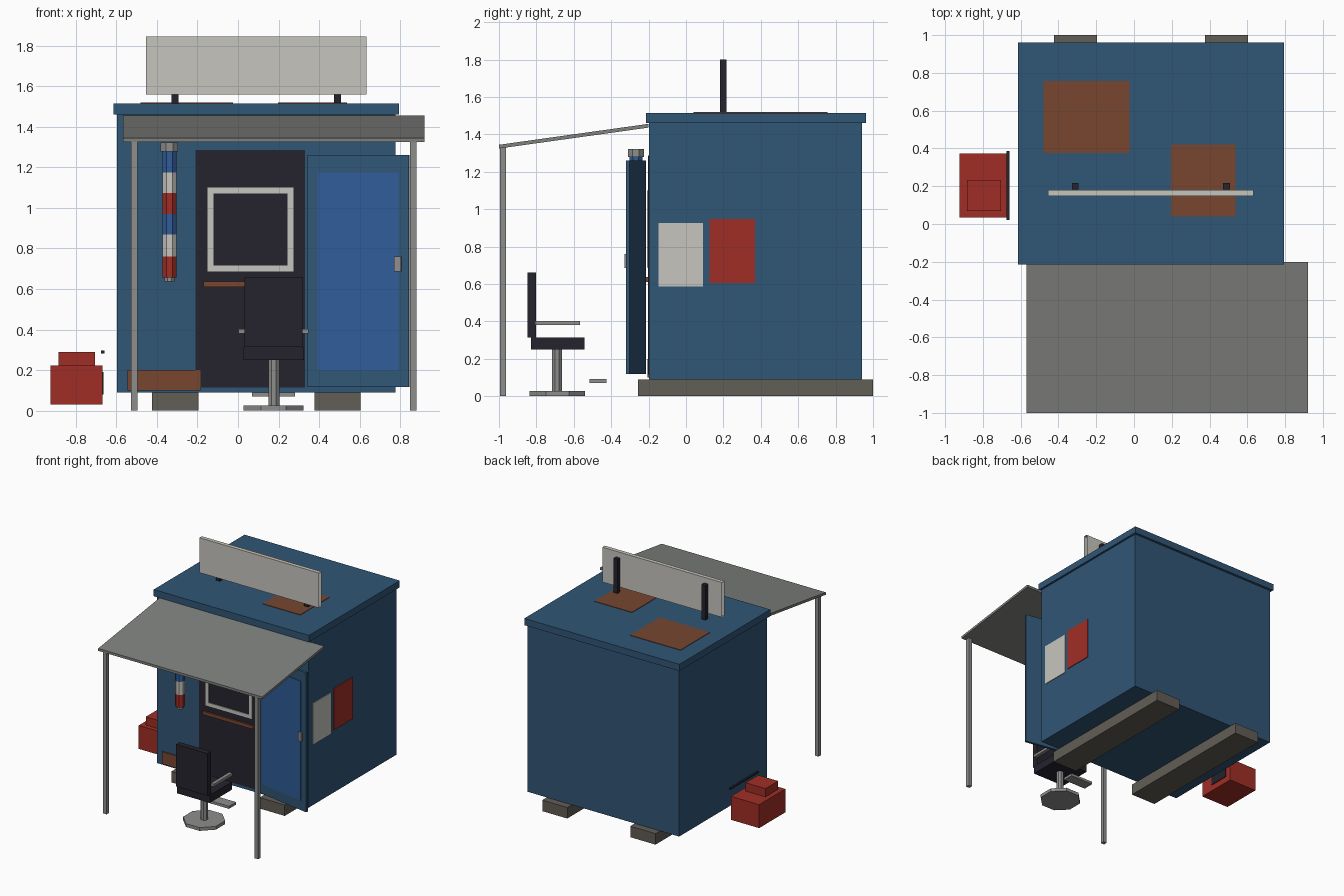
import bpy, bmesh, math
from mathutils import Matrix, Vector

if "Cube" in bpy.data.objects:
    bpy.data.objects.remove(bpy.data.objects["Cube"])


def mat(name, r, g, b):
    m = bpy.data.materials.new(name)
    m.diffuse_color = (r, g, b, 1)
    m.use_nodes = True
    m.node_tree.nodes["Principled BSDF"].inputs["Base Color"].default_value = m.diffuse_color
    return m


WALL = mat("wall blue", 0.030, 0.092, 0.180)
BLUE = mat("bright blue", 0.030, 0.107, 0.310)
DARK = mat("near black", 0.018, 0.017, 0.027)
WHITE = mat("off white", 0.565, 0.558, 0.515)
RED = mat("red", 0.352, 0.027, 0.019)
RUST = mat("rust brown", 0.188, 0.061, 0.030)
WOOD = mat("grey timber", 0.122, 0.109, 0.093)
CANVAS = mat("canopy grey", 0.213, 0.220, 0.207)
METAL = mat("metal grey", 0.270, 0.270, 0.265)


def finish(name, bm, *mats):
    bmesh.ops.recalc_face_normals(bm, faces=bm.faces)
    me = bpy.data.meshes.new(name)
    bm.to_mesh(me)
    bm.free()
    for m in mats:
        me.materials.append(m)
    ob = bpy.data.objects.new(name, me)
    bpy.context.collection.objects.link(ob)
    return ob


def box(name, m, x, y, z, xf=None):
    """Box from (min, max) ranges, with an optional transform."""
    bm = bmesh.new()
    size = [r[1] - r[0] for r in (x, y, z)]
    mid = [(r[1] + r[0]) / 2 for r in (x, y, z)]
    bmesh.ops.create_cube(bm, size=1, matrix=Matrix.Translation(mid) @ Matrix.Diagonal((*size, 1)))
    if xf:
        bm.transform(xf)
    return finish(name, bm, m)


def prism(name, m, x, y, r, z, sides=8):
    """Upright prism with a flat side to the front; r is half its width."""
    bm = bmesh.new()
    rad = r / math.cos(math.pi / sides)
    mx = Matrix.Translation((x, y, (z[0] + z[1]) / 2)) @ Matrix.Rotation(math.pi / sides, 4, 'Z')
    bmesh.ops.create_cone(bm, cap_ends=True, segments=sides, radius1=rad, radius2=rad,
                          depth=z[1] - z[0], matrix=mx)
    return finish(name, bm, m)


# Cabin, roof slab and the two skids
box("cabin", WALL, (-0.597, 0.777), (-0.198, 0.941), (0.09, 1.46))
box("roof", WALL, (-0.614, 0.794), (-0.215, 0.962), (1.46, 1.515))
for i, x in enumerate([(-0.424, -0.195), (0.377, 0.604)]):
    box(f"skid_{i}", WOOD, x, (-0.257, 1.0), (0, 0.09))

# Rust patches
box("roof_patch_back", RUST, (-0.48, -0.024), (0.376, 0.757), (1.513, 1.519))
box("roof_patch_front", RUST, (0.196, 0.537), (0.04, 0.42), (1.513, 1.519))
box("wall_patch", RUST, (-0.545, -0.185), (-0.207, -0.198), (0.10, 0.20))

# Roof sign: sleeve with open ends, on two posts
sign = box("sign", WHITE, (-0.454, 0.633), (0.148, 0.18), (1.558, 1.844))
bm = bmesh.new()
bm.from_mesh(sign.data)
bmesh.ops.delete(bm, geom=[f for f in bm.faces if abs(f.normal.x) > 0.9], context='FACES_ONLY')
bm.to_mesh(sign.data)
bm.free()
for i, x in enumerate((-0.311, 0.490)):
    box(f"sign_post_{i}", DARK, (x - 0.0175, x + 0.0175), (0.182, 0.216), (1.51, 1.80))

# Sloping canopy and posts
bm = bmesh.new()
side = [(-1.0, 1.324), (-0.2, 1.436), (-0.2, 1.456), (-1.0, 1.344)]
face = bm.faces.new([bm.verts.new((-0.568, y, z)) for y, z in side])
ext = bmesh.ops.extrude_face_region(bm, geom=[face])
bmesh.ops.translate(bm, vec=(1.488, 0, 0), verts=[v for v in ext["geom"] if isinstance(v, bmesh.types.BMVert)])
finish("canopy", bm, CANVAS)
for i, x in enumerate((-0.512, 0.863)):
    box(f"canopy_post_{i}", METAL, (x - 0.016, x + 0.016), (-0.995, -0.962), (0, 1.335))

# Dark doorway with framed mirror and shelf
box("doorway", DARK, (-0.21, 0.33), (-0.203, -0.197), (0.115, 1.286))
for n, x, z in [("left", (-0.15, -0.12), (0.687, 1.10)), ("right", (0.244, 0.274), (0.687, 1.10)),
                ("bottom", (-0.12, 0.244), (0.687, 0.716)), ("top", (-0.12, 0.244), (1.07, 1.10))]:
    box(f"mirror_frame_{n}", WHITE, x, (-0.209, -0.200), z)
box("shelf", RUST, (-0.17, 0.29), (-0.217, -0.200), (0.61, 0.637))

# Open door, built along its hinge and swung forward
swing = Matrix.Translation((0.347, -0.214, 0)) @ Matrix.Rotation(math.radians(-10), 4, 'Z')
box("door", WALL, (0, 0.507), (-0.02, 0), (0.118, 1.26), swing)
box("door_panel", BLUE, (0.049, 0.455), (-0.024, -0.019), (0.20, 1.175), swing)
box("door_handle", METAL, (0.434, 0.469), (-0.033, -0.02), (0.686, 0.76), swing)

# Striped pole
bands = [0.657, 0.76, 0.868, 0.97, 1.073, 1.175, 1.279]
for i in range(6):
    prism(f"pole_band_{i}", (RED, WHITE, BLUE)[i % 3], -0.338, -0.268, 0.0345, (bands[i], bands[i + 1]))
prism("pole_cap", METAL, -0.338, -0.268, 0.043, (1.279, 1.322))
prism("pole_foot", METAL, -0.338, -0.268, 0.024, (0.637, 0.657))

# Chair facing the mirror
prism("chair_base", METAL, 0.175, -0.688, 0.148, (0, 0.027))
prism("chair_column", METAL, 0.177, -0.689, 0.027, (0.027, 0.25))
box("chair_seat", DARK, (0.027, 0.325), (-0.829, -0.543), (0.25, 0.314))
box("chair_back", DARK, (0.032, 0.318), (-0.848, -0.802), (0.314, 0.66))
for i, x in enumerate([(0.003, 0.032), (0.318, 0.347)]):
    box(f"chair_arm_{i}", METAL, x, (-0.807, -0.567), (0.38, 0.402))
box("footrest", METAL, (0.07, 0.28), (-0.516, -0.425), (0.07, 0.091))

# Wall posters
box("poster_white", WHITE, (0.776, 0.783), (-0.147, 0.091), (0.587, 0.927))
box("poster_red", RED, (0.776, 0.783), (0.126, 0.369), (0.605, 0.946))

# Generator beside the cabin
box("generator", RED, (-0.925, -0.668), (0.034, 0.373), (0.03, 0.222))
box("generator_top", RED, (-0.885, -0.705), (0.07, 0.233), (0.222, 0.29))
box("generator_panel", DARK, (-0.669, -0.662), (0.155, 0.325), (0.08, 0.19))
box("generator_handle", DARK, (-0.675, -0.659), (0.02, 0.386), (0.282, 0.296))
